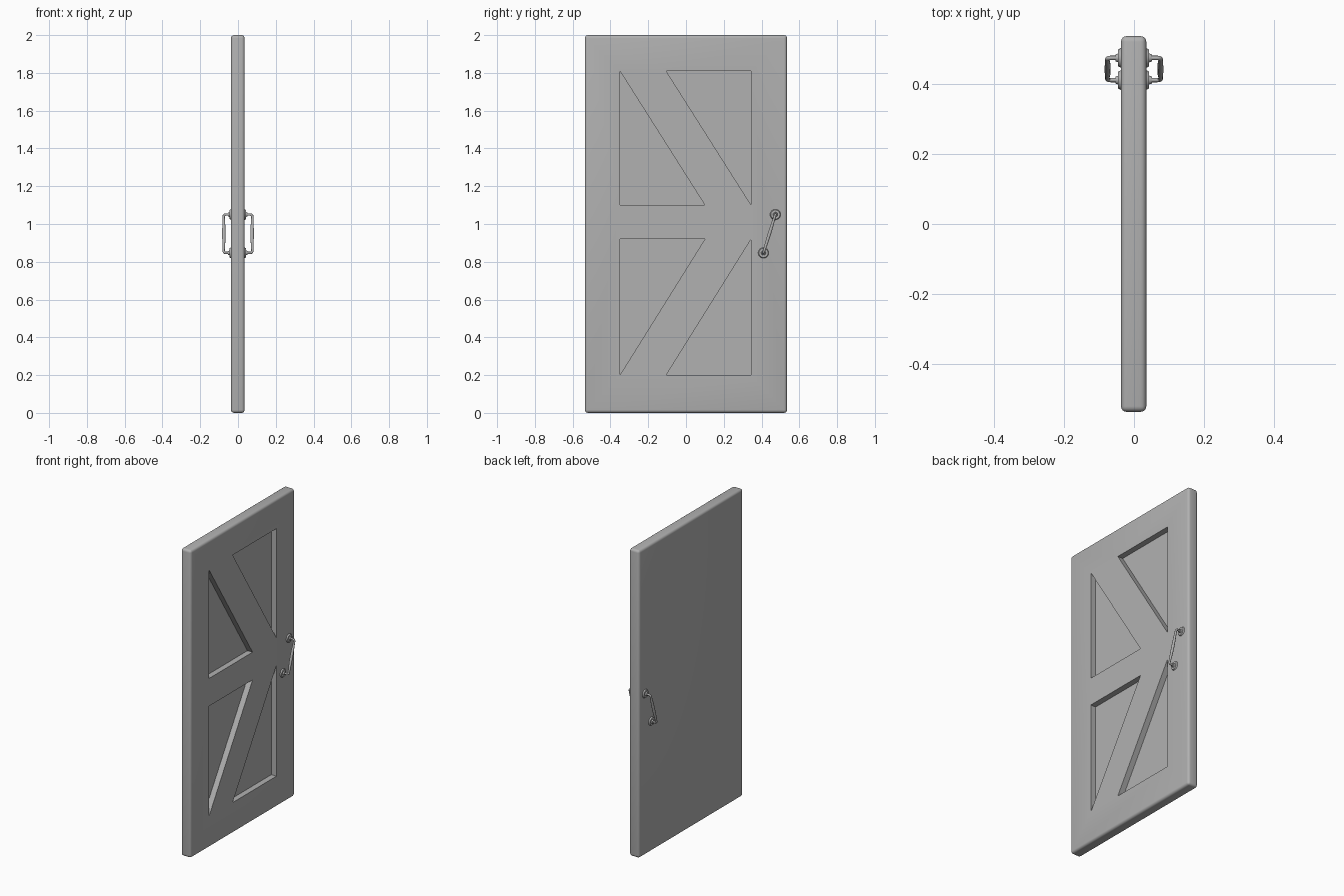
import bpy, bmesh, math
from mathutils import Vector

cube = bpy.data.objects.get("Cube")
if cube:
    bpy.data.objects.remove(cube, do_unlink=True)

FRONT_X, BACK_X = 0.035, -0.037   # panelled face and plain face
FLOOR_X = -0.002                  # bottom of the recessed panels

grey = bpy.data.materials.new("plain_grey")
grey.use_nodes = True
colour = (0.44, 0.44, 0.44, 1)
grey.diffuse_color = colour
grey.node_tree.nodes["Principled BSDF"].inputs["Base Color"].default_value = colour


def activate(obj):
    bpy.ops.object.select_all(action='DESELECT')
    obj.select_set(True)
    bpy.context.view_layer.objects.active = obj


def add_mesh(name, bm):
    bmesh.ops.recalc_face_normals(bm, faces=bm.faces)
    mesh = bpy.data.meshes.new(name)
    bm.to_mesh(mesh)
    bm.free()
    obj = bpy.data.objects.new(name, mesh)
    bpy.context.collection.objects.link(obj)
    mesh.materials.append(grey)
    return obj


def prism(bm, outline, x0, x1):
    """Extrude a (y, z) outline from x0 to x1."""
    face = bm.faces.new([bm.verts.new((x0, y, z)) for y, z in outline])
    out = bmesh.ops.extrude_face_region(bm, geom=[face])
    verts = [v for v in out["geom"] if isinstance(v, bmesh.types.BMVert)]
    bmesh.ops.translate(bm, verts=verts, vec=(x1 - x0, 0, 0))


# Door slab with rounded edges
bm = bmesh.new()
prism(bm, [(-0.535, 0), (0.535, 0), (0.535, 2), (-0.535, 2)], BACK_X, FRONT_X)
bmesh.ops.bevel(bm, geom=list(bm.edges), offset=0.016, segments=4,
                profile=0.5, affect='EDGES')
door = add_mesh("door_panel", bm)

# Four triangular recesses, leaving frame, middle rail and diagonal braces
left, right, inner, start = -0.35, 0.345, 0.10, -0.105
bm = bmesh.new()
for outer_z, rail_z in ((1.81, 1.10), (0.20, 0.92)):
    prism(bm, [(left, outer_z), (inner, rail_z), (left, rail_z)], FLOOR_X, 0.1)
    prism(bm, [(start, outer_z), (right, outer_z), (right, rail_z)], FLOOR_X, 0.1)
cutter = add_mesh("recess_cutter", bm)
cutter.hide_render = True

cut = door.modifiers.new("recesses", 'BOOLEAN')
cut.operation = 'DIFFERENCE'
cut.solver = 'EXACT'
cut.object = cutter
activate(door)
bpy.ops.object.modifier_apply(modifier=cut.name)
bpy.data.objects.remove(cutter, do_unlink=True)
bpy.ops.object.shade_smooth_by_angle(angle=math.radians(35))


def disc(name, x, y, z, radius, top_radius, depth, side):
    """Round fitting standing out from the door face."""
    bpy.ops.mesh.primitive_cone_add(
        vertices=24, radius1=radius, radius2=top_radius, depth=depth,
        location=(x + side * depth / 2, y, z), rotation=(0, side * math.pi / 2, 0))
    obj = bpy.context.object
    obj.name = name
    obj.data.materials.append(grey)
    bpy.ops.object.shade_smooth_by_angle(angle=math.radians(35))


# Slanted pull handles, one on each face
low, high = Vector((0, 0.41, 0.847)), Vector((0, 0.473, 1.05))
for label, side, face_x in (("front", 1, FRONT_X), ("back", -1, BACK_X)):
    for end, p in (("lower", low), ("upper", high)):
        disc(f"{label}_{end}_rose", face_x, p.y, p.z, 0.028, 0.024, 0.008, side)
        disc(f"{label}_{end}_collar", face_x, p.y, p.z, 0.015, 0.010, 0.016, side)

    # Grip path: position along the handle, distance out, thickness
    half = [(0, 0.03, 0.9), (0, 0.055, 0.9), (0, 0.076, 0.9),
            (0.13, 0.076, 0.95), (0.3, 0.075, 1.2)]
    path = half + [(0.5, 0.075, 1.3)] + [(1 - t, d, r) for t, d, r in reversed(half)]
    curve = bpy.data.curves.new(f"{label}_handle_grip", 'CURVE')
    curve.dimensions = '3D'
    curve.bevel_depth = 0.007
    curve.bevel_resolution = 4
    curve.use_fill_caps = True
    spline = curve.splines.new('NURBS')
    spline.points.add(len(path) - 1)
    for point, (t, d, r) in zip(spline.points, path):
        p = low.lerp(high, t)
        point.co = (side * d, p.y, p.z, 1)
        point.radius = r
    spline.order_u = 3
    spline.use_endpoint_u = True
    spline.resolution_u = 6
    curve.materials.append(grey)
    grip = bpy.data.objects.new(f"{label}_handle_grip", curve)
    bpy.context.collection.objects.link(grip)
    activate(grip)
    bpy.ops.object.convert(target='MESH')
    bpy.ops.object.shade_smooth_by_angle(angle=math.radians(40))
